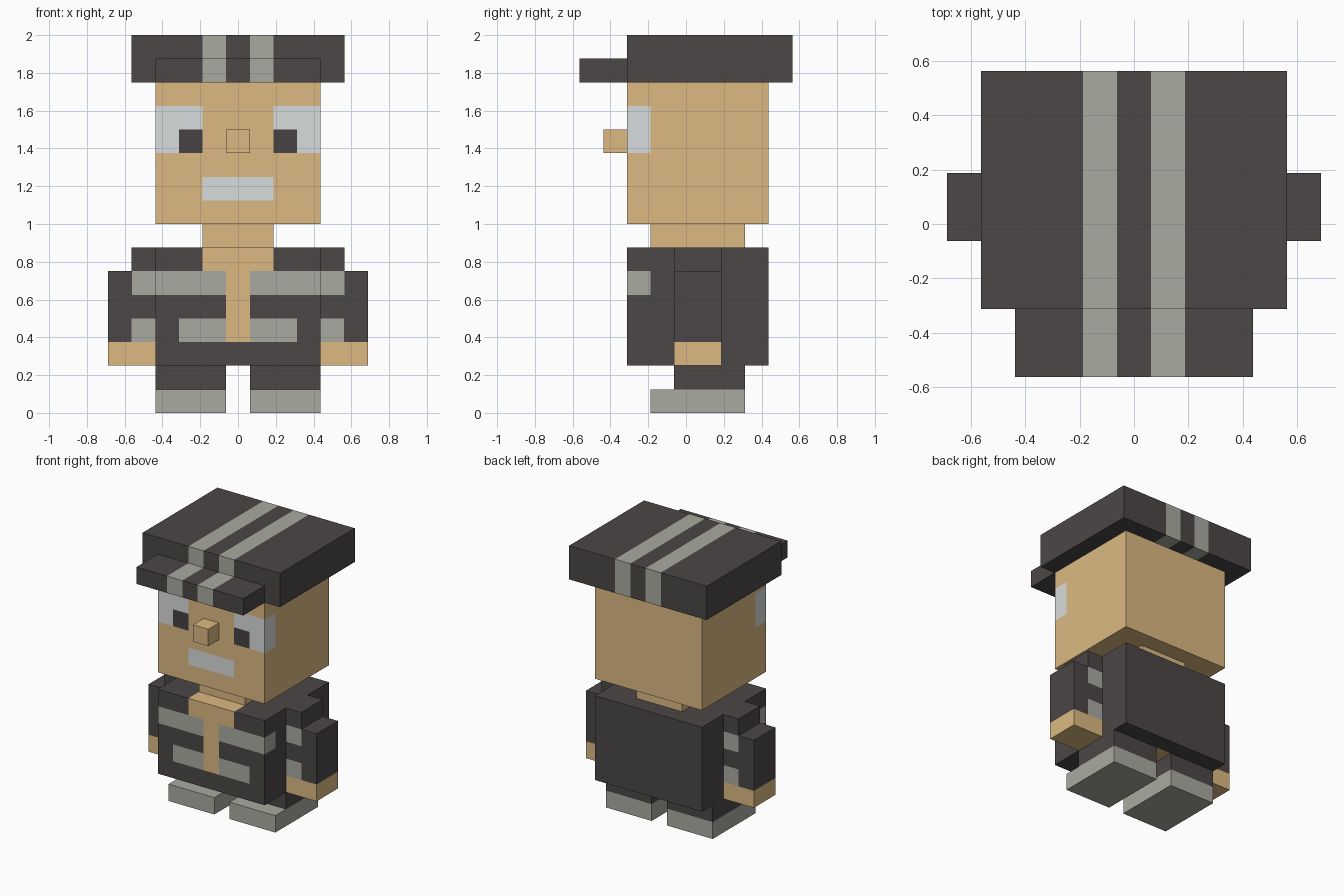
import bpy, bmesh
from mathutils import Vector

if "Cube" in bpy.data.objects:
    bpy.data.objects.remove(bpy.data.objects["Cube"])

U = 1 / 16  # all sizes below are in sixteenths of a unit


def material(name, rgb):
    lin = [((c / 255 + 0.055) / 1.055) ** 2.4 for c in rgb]
    m = bpy.data.materials.new(name)
    m.diffuse_color = (*lin, 1)
    m.use_nodes = True
    m.node_tree.nodes["Principled BSDF"].inputs["Base Color"].default_value = m.diffuse_color
    return m


MATS = {
    "dark": material("dark cloth", (76, 71, 71)),
    "skin": material("skin", (220, 186, 131)),
    "grey": material("grey trim", (169, 171, 161)),
    "white": material("off white", (217, 220, 220)),
    "pupil": material("pupil", (71, 66, 67)),
}


def box(name, lo, hi, base, zones=()):
    """Box from lo to hi; each zone (colour, lo, hi) recolours the faces inside it."""
    lo, hi = Vector(lo), Vector(hi)
    bm = bmesh.new()
    bmesh.ops.create_cube(bm, size=1)
    size, mid = hi - lo, (hi + lo) / 2
    for v in bm.verts:
        v.co = Vector(c * s for c, s in zip(v.co, size)) + mid
    # cut the faces along every zone border
    for axis in range(3):
        cuts = {z[i][axis] for z in zones for i in (1, 2)}
        for c in sorted(cuts):
            if lo[axis] < c < hi[axis]:
                p, n = Vector(), Vector()
                p[axis], n[axis] = c, 1
                bmesh.ops.bisect_plane(bm, geom=bm.verts[:] + bm.edges[:] + bm.faces[:],
                                       plane_co=p, plane_no=n, dist=1e-4)
    bm.normal_update()
    keys = [base] + sorted({z[0] for z in zones} - {base})
    for f in bm.faces:
        p = f.calc_center_median() - f.normal * 0.1
        for colour, a, b in zones:
            if all(a[i] < p[i] < b[i] for i in range(3)):
                f.material_index = keys.index(colour)
    bmesh.ops.scale(bm, vec=(U, U, U), verts=bm.verts)
    me = bpy.data.meshes.new(name)
    bm.to_mesh(me)
    bm.free()
    for k in keys:
        me.materials.append(MATS[k])
    ob = bpy.data.objects.new(name, me)
    bpy.context.collection.objects.link(ob)
    return ob


def both(colour, a, b):
    """A zone and its mirror image across x = 0."""
    return [(colour, a, b), (colour, (-b[0], a[1], a[2]), (-a[0], b[1], b[2]))]


# cap with two stripes running over it
stripes = both("grey", (1, -9, 28), (3, 9, 32))
box("cap", (-9, -5, 28), (9, 9, 32), "dark", stripes)
box("cap_brim", (-7, -9, 28), (7, -5, 30), "dark", stripes)

# head with eyes that wrap round the sides, and a mouth
face = (both("white", (3, -5, 22), (7, -3, 26))
        + both("pupil", (3, -5, 22), (5, -3, 24))
        + [("white", (-3, -5, 18), (3, -3, 20))])
box("head", (-7, -5, 16), (7, 7, 28), "skin", face)
box("nose", (-1, -7, 22), (1, -5, 24), "skin")
box("neck", (-3, -3, 14), (3, 5, 16), "skin")

# jacket: open collar and trim bands
jacket = (both("grey", (1, -5, 10), (7, -3, 12))
          + both("grey", (1, -5, 6), (5, -3, 8))
          + [("skin", (-1, -5, 6), (1, -3, 12)),
             ("skin", (-3, -5, 12), (3, -3, 14)),
             ("skin", (-1, -1, 4), (1, 5, 6))])
box("torso", (-7, -5, 4), (7, 7, 14), "dark", jacket)

# limbs, one set per side
for side, s in (("right", 1), ("left", -1)):
    def limb(name, lo, hi, base, zones=()):
        def flip(a, b):
            return ((a, b) if s > 0 else
                    ((-b[0], a[1], a[2]), (-a[0], b[1], b[2])))
        return box(f"{side}_{name}", *flip(lo, hi), base,
                   [(c, *flip(a, b)) for c, a, b in zones])

    limb("sleeve", (7, -1, 6), (11, 3, 12), "dark",
         [("grey", (7, -1, 10), (9, 3, 12)), ("grey", (7, -1, 6), (9, 3, 8))])
    limb("shoulder", (7, -1, 12), (9, 3, 14), "dark")
    limb("hand", (7, -1, 4), (11, 3, 6), "skin")
    limb("leg", (1, -1, 2), (7, 5, 4), "dark")
    limb("shoe", (1, -3, 0), (7, 5, 2), "grey")
